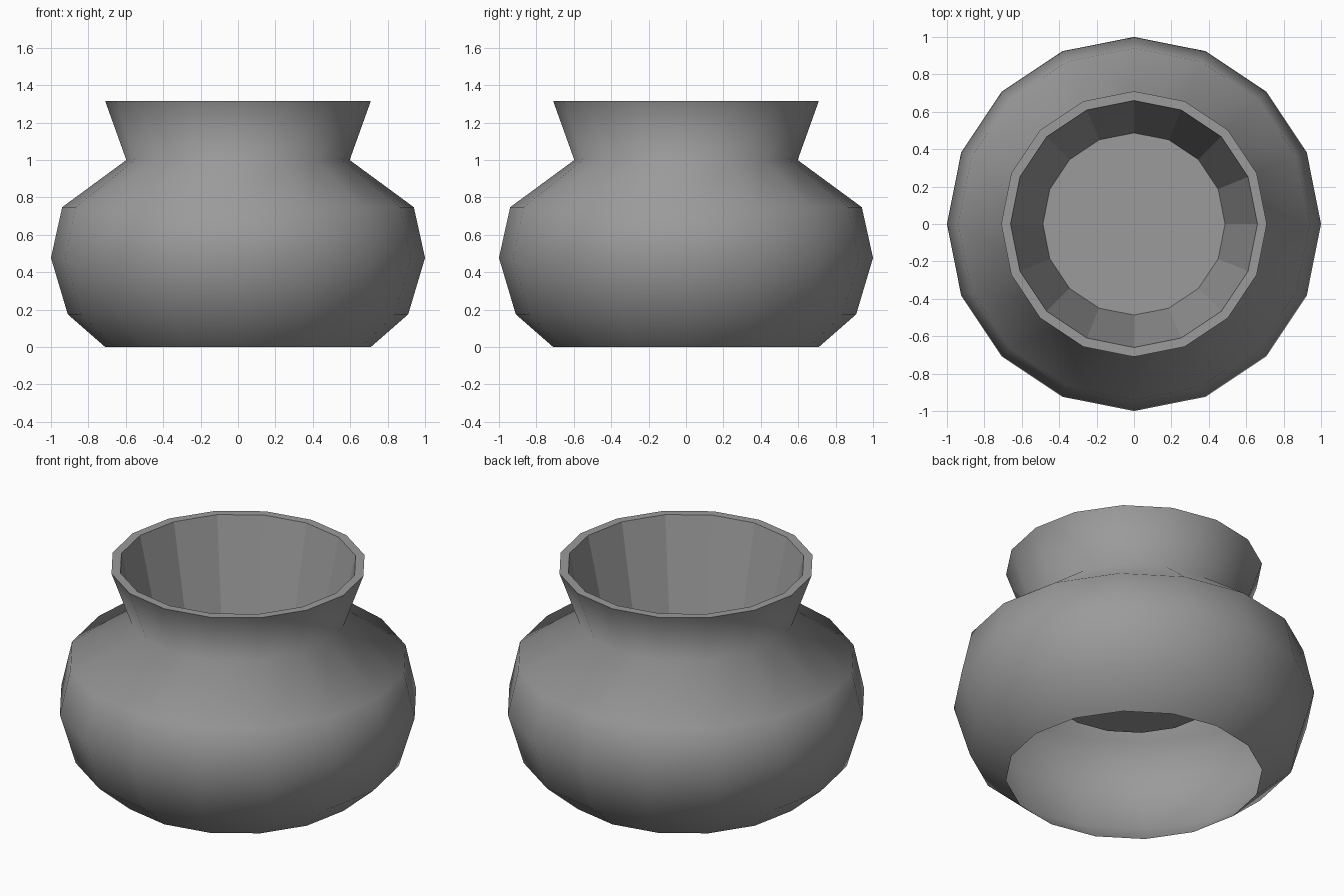
import bpy, bmesh, math

if "Cube" in bpy.data.objects:
    bpy.data.objects.remove(bpy.data.objects["Cube"])

SIDES = 16
# Outer wall profile (radius, height), from open foot to lip
OUTER = [(0.71, 0.0), (0.91, 0.175), (1.0, 0.477), (0.94, 0.748),
         (0.597, 1.0), (0.71, 1.315)]
# Inner edge of the lip, then the bottom of the tapered well
INNER = [(0.66, 1.315), (0.487, 0.55)]


def ring(bm, radius, z):
    step = 2 * math.pi / SIDES
    return [bm.verts.new((radius * math.cos(i * step), radius * math.sin(i * step), z))
            for i in range(SIDES)]


bm = bmesh.new()
rings = [ring(bm, r, z) for r, z in OUTER + INNER]

# Walls: smooth outside, flat lip and inner well
for k, (low, high) in enumerate(zip(rings, rings[1:])):
    for i in range(SIDES):
        j = (i + 1) % SIDES
        face = bm.faces.new((low[i], low[j], high[j], high[i]))
        face.smooth = k < len(OUTER) - 1

# Floor of the well (the foot stays open)
bm.faces.new(rings[-1])

# Crisp edge around the lip
lip = rings[len(OUTER) - 1]
for i in range(SIDES):
    bm.edges.get((lip[i], lip[(i + 1) % SIDES])).smooth = False

mesh = bpy.data.meshes.new("pot")
bm.to_mesh(mesh)
bm.free()

# Dark grey clay
clay = bpy.data.materials.new("dark_grey")
clay.diffuse_color = (0.325, 0.325, 0.325, 1)
clay.use_nodes = True
clay.node_tree.nodes["Principled BSDF"].inputs["Base Color"].default_value = clay.diffuse_color
mesh.materials.append(clay)

pot = bpy.data.objects.new("pot", mesh)
bpy.context.collection.objects.link(pot)
